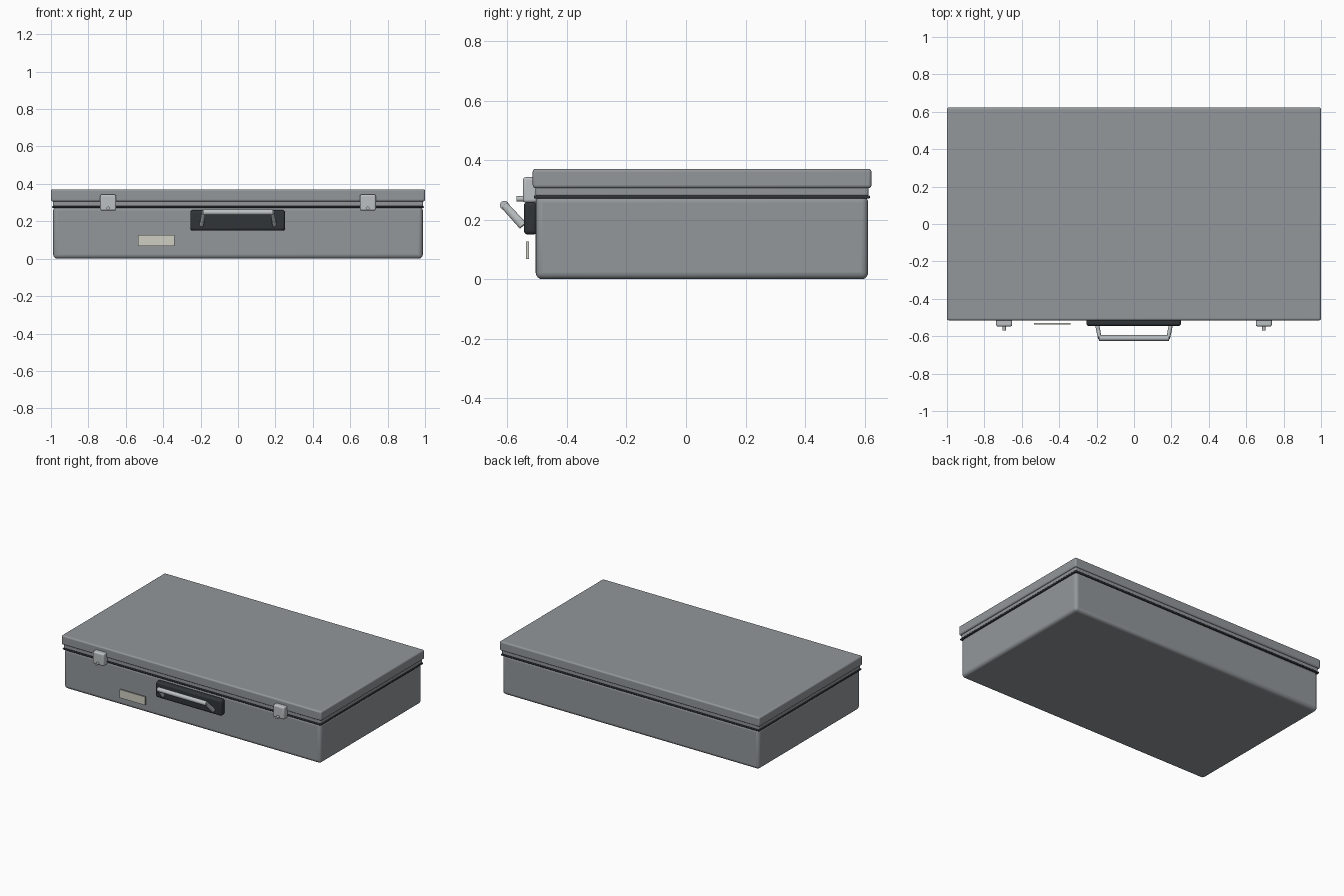
import bpy, math
from mathutils import Vector

if "Cube" in bpy.data.objects:
    bpy.data.objects.remove(bpy.data.objects["Cube"])

def material(name, rgb):
    m = bpy.data.materials.new(name)
    m.diffuse_color = (*rgb, 1)
    m.use_nodes = True
    m.node_tree.nodes["Principled BSDF"].inputs["Base Color"].default_value = m.diffuse_color
    return m

DARK = material("dark_plastic", (0.03, 0.035, 0.04))
CREAM = material("label_cream", (0.62, 0.62, 0.55))
STEEL = material("light_metal", (0.5, 0.53, 0.54))
CASE = material("case_grey", (0.29, 0.31, 0.325))

def finish(o, name, mat):
    o.name = name
    o.data.materials.append(mat)
    bpy.ops.object.shade_smooth_by_angle(angle=math.radians(35))
    return o

def box(name, lo, hi, mat, bevel=0.0, segments=4):
    lo, hi = Vector(lo), Vector(hi)
    bpy.ops.mesh.primitive_cube_add(size=1, location=(lo + hi) / 2)
    o = bpy.context.object
    o.scale = hi - lo
    bpy.ops.object.transform_apply(location=False, rotation=False, scale=True)
    finish(o, name, mat)
    if bevel:
        b = o.modifiers.new("Bevel", 'BEVEL')
        b.width, b.segments = bevel, segments
    return o

def rod(name, a, b, r, mat, r2=None):
    a, b = Vector(a), Vector(b)
    bpy.ops.mesh.primitive_cone_add(vertices=24, radius1=r, radius2=r if r2 is None else r2,
                                    depth=(b - a).length, location=(a + b) / 2)
    o = bpy.context.object
    o.rotation_euler = (b - a).to_track_quat('Z', 'Y').to_euler()
    return finish(o, name, mat)

# Case shell: lower tub, dark seal, lid rim and lid
box("lower_body", (-0.988, -0.505, 0.0), (0.988, 0.612, 0.28), CASE, 0.022)
box("seal", (-0.994, -0.511, 0.271), (0.994, 0.618, 0.282), DARK, 0.004, 2)
box("lid_rim", (-0.99, -0.506, 0.278), (0.99, 0.613, 0.315), CASE, 0.008)
box("lid", (-1.0, -0.515, 0.306), (1.0, 0.623, 0.371), CASE, 0.01)

# Handle mounting plate and label
box("handle_plate", (-0.255, -0.545, 0.15), (0.252, -0.5, 0.26), DARK, 0.014)
box("label", (-0.535, -0.537, 0.068), (-0.34, -0.528, 0.126), CREAM)

# Handle grip
bar = rod("handle_grip", (-0.188, -0.61, 0.248), (0.188, -0.61, 0.248), 0.0155, STEEL)

for s, side in ((-1, "left"), (1, "right")):
    # Tilted handle arms
    a, b = Vector((s * 0.195, -0.548, 0.18)), Vector((s * 0.183, -0.61, 0.248))
    arm = rod("handle_arm_" + side, a, b, 0.0145, STEEL, 0.0135)
    arm.scale.x = 0.75
    # Latch with its small pin
    x = s * 0.694
    box("latch_" + side, (x - 0.043, -0.548, 0.257), (x + 0.043, -0.5, 0.343), STEEL, 0.01)
    rod("latch_pin_" + side, (x, -0.54, 0.27), (x, -0.57, 0.27), 0.009, STEEL)
